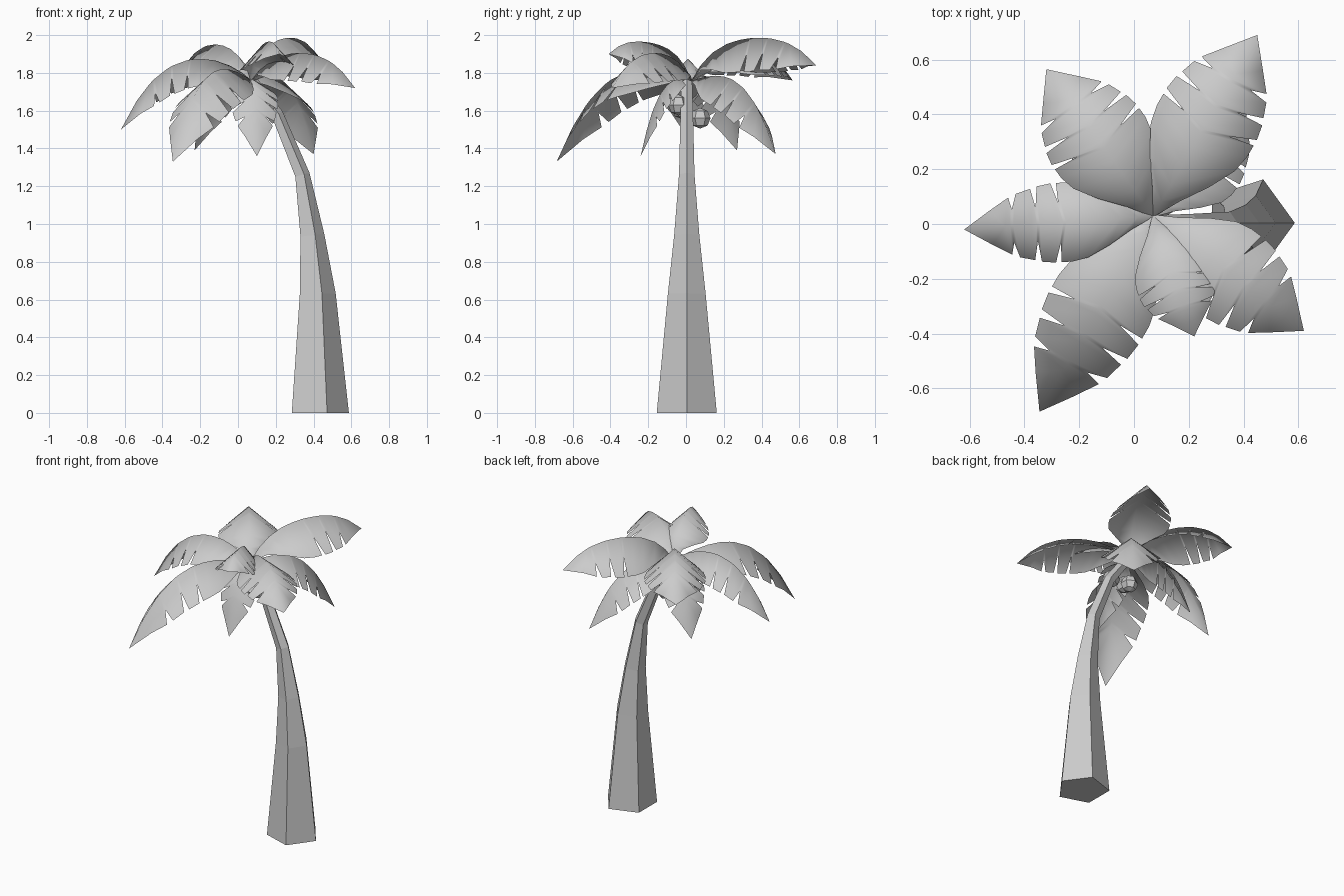
import bpy
from math import cos, sin, pi
from mathutils import Vector

if "Cube" in bpy.data.objects:
    bpy.data.objects.remove(bpy.data.objects["Cube"])

HUB = Vector((0.07, 0.03, 1.76))


def make_object(name, verts, faces):
    mesh = bpy.data.meshes.new(name)
    mesh.from_pydata([tuple(v) for v in verts], [], faces)
    mesh.update()
    obj = bpy.data.objects.new(name, mesh)
    bpy.context.collection.objects.link(obj)
    return obj


# Trunk: five-sided tapering tube along a leaning path (x, z, radius)
def build_trunk():
    path = [(0.42, 0, 0.167), (0.412, 0.63, 0.105), (0.387, 0.94, 0.07),
            (0.337, 1.26, 0.043), (0.205, 1.58, 0.035), (0.08, 1.75, 0.03)]
    verts, faces, n = [], [], 5
    for i, (x, z, r) in enumerate(path):
        a, b = path[max(i - 1, 0)], path[min(i + 1, len(path) - 1)]
        up = Vector((b[0] - a[0], 0, b[1] - a[1])).normalized()
        if i == 0:
            up = Vector((0, 0, 1))
        side = Vector((up.z, 0, -up.x))
        for k in range(n):
            ang = 2 * pi * k / n
            verts.append(Vector((x, 0.004, z)) + side * r * cos(ang) + Vector((0, r * sin(ang), 0)))
    for i in range(len(path) - 1):
        for k in range(n):
            m = (k + 1) % n
            faces.append((i * n + k, i * n + m, (i + 1) * n + m, (i + 1) * n + k))
    faces.append(tuple(reversed(range(n))))
    faces.append(tuple(range((len(path) - 1) * n, len(path) * n)))
    make_object("trunk", verts, faces)


# Frond outline: position along the midrib, share of half width, notch depth
OUTLINE = [(0, 0.04, 1), (0.08, 0.3, 1), (0.17, 0.66, 1), (0.28, 0.93, 1), (0.38, 1, 1),
           (0.46, 1, 1), (0.475, 1, 0.5), (0.50, 1, 1),
           (0.60, 0.95, 1), (0.615, 0.93, 0.45), (0.645, 0.9, 1),
           (0.74, 0.8, 1), (0.755, 0.76, 0.55), (0.785, 0.72, 1),
           (0.88, 0.44, 1), (1, 0, 1)]


# Frond: arched midrib with two drooping, notched halves
def build_frond(name, tip, mid, half_width, droop):
    tip = Vector(tip)
    flat = Vector((tip.x - HUB.x, tip.y - HUB.y, 0))
    across = Vector((-flat.y, flat.x, 0)).normalized()
    drop = tip.z - HUB.z
    k = max(0, 4 * mid - 0.1)          # steeper start for raised fronds
    b = (2 * (mid - k / 32) - drop) / 0.75
    a = drop + b

    def rib(t):
        return HUB + flat * t + Vector((0, 0, a * t - b * t ** 3 + k * t * (1 - t) ** 4))

    def down(t):
        up = (flat + Vector((0, 0, a - 3 * b * t * t))).cross(across).normalized()
        return -(up * 0.35 + Vector((0, 0, 0.65))).normalized()

    n = len(OUTLINE)
    verts = [rib(t) for t, w, d in OUTLINE]
    for s in (1, -1):
        for t, w, d in OUTLINE:
            u = t + 0.1 * w * d * (1 - t)
            reach = half_width * w * d
            verts.append(rib(u) + across * s * reach + down(u) * droop * reach)
    faces = []
    for i in range(n - 1):
        last = i == n - 2
        left = (i, i + 1, n + i) if last else (i, i + 1, n + i + 1, n + i)
        right = (i, 2 * n + i, i + 1) if last else (i, 2 * n + i, 2 * n + i + 1, i + 1)
        faces += [left, right]
    obj = make_object(name, verts, faces)
    obj.data.shade_smooth()


build_trunk()

# Upper crown and hanging lower fronds: tip, mid height, half width, droop
fronds = [
    ("frond_left", (-0.62, -0.02, 1.50), 0.105, 0.145, 1.0),
    ("frond_front_left", (-0.345, -0.685, 1.33), 0.04, 0.19, 0.75),
    ("frond_front", (0.22, -0.41, 1.90), 0.20, 0.145, 1.0),
    ("frond_back_left", (-0.32, 0.565, 1.76), 0.19, 0.19, 0.85),
    ("frond_back_right", (0.45, 0.69, 1.84), 0.225, 0.19, 0.95),
    ("frond_right", (0.62, -0.39, 1.72), 0.145, 0.18, 0.8),
    ("low_frond_back_left", (-0.23, 0.27, 1.39), 0.0, 0.14, 0.7),
    ("low_frond_back_right", (0.40, 0.475, 1.37), 0.0, 0.185, 0.7),
    ("low_frond_front", (0.10, -0.24, 1.36), -0.03, 0.13, 0.6),
]
for args in fronds:
    build_frond(*args)

# Coconuts: small low-poly balls under the crown
for i, loc in enumerate([(0.10, 0.075, 1.56), (0.06, -0.02, 1.61), (0.15, -0.04, 1.63)]):
    bpy.ops.mesh.primitive_uv_sphere_add(segments=6, ring_count=4, radius=0.055, location=loc)
    bpy.context.object.name = f"coconut_{i + 1}"
